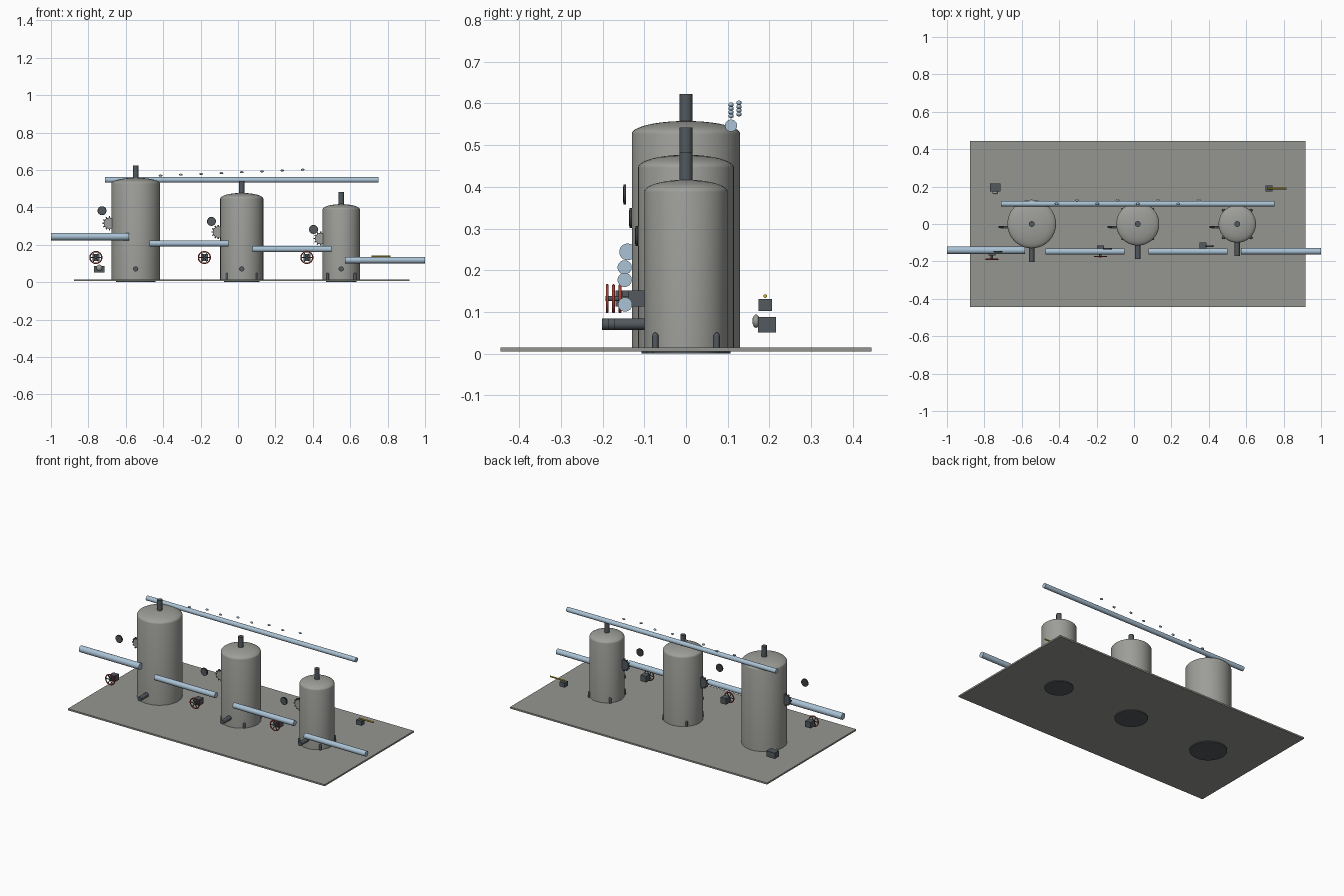
import bpy, bmesh, math
from mathutils import Matrix, Vector

old = bpy.data.objects.get("Cube")
if old:
    bpy.data.objects.remove(old, do_unlink=True)


def material(name, rgb):
    m = bpy.data.materials.new(name)
    m.use_nodes = True
    m.diffuse_color = (*rgb, 1)
    m.node_tree.nodes["Principled BSDF"].inputs["Base Color"].default_value = (*rgb, 1)
    return m


STEEL = material("tank grey", (0.34, 0.34, 0.32))
FLOOR = material("floor grey", (0.30, 0.30, 0.28))
BLUE = material("pale blue", (0.40, 0.54, 0.66))
DARK = material("dark metal", (0.085, 0.10, 0.11))
RED = material("wheel red", (0.45, 0.05, 0.035))
YELLOW = material("lever yellow", (0.55, 0.40, 0.03))
BLACK = material("gauge black", (0.05, 0.05, 0.055))

AXES = {"x": Matrix.Rotation(math.pi / 2, 4, "Y"),
        "y": Matrix.Rotation(math.pi / 2, 4, "X"),
        "z": Matrix.Identity(4)}


def finish(name, bm, mat, smooth=True):
    mesh = bpy.data.meshes.new(name)
    bmesh.ops.recalc_face_normals(bm, faces=bm.faces)
    bm.to_mesh(mesh)
    bm.free()
    mesh.materials.append(mat)
    ob = bpy.data.objects.new(name, mesh)
    bpy.context.collection.objects.link(ob)
    if smooth:
        bpy.ops.object.select_all(action="DESELECT")
        ob.select_set(True)
        bpy.context.view_layer.objects.active = ob
        bpy.ops.object.shade_smooth_by_angle(angle=math.radians(40))
    return ob


def box(name, centre, size, mat, turn=0):
    bm = bmesh.new()
    bmesh.ops.create_cube(bm, size=1, matrix=Matrix.Translation(centre)
                          @ Matrix.Rotation(turn, 4, "Y") @ Matrix.Diagonal((*size, 1)))
    return finish(name, bm, mat, False)


def rod(name, centre, radius, length, axis, mat, sides=32):
    bm = bmesh.new()
    bmesh.ops.create_cone(bm, cap_ends=True, segments=sides, radius1=radius,
                          radius2=radius, depth=length,
                          matrix=Matrix.Translation(centre) @ AXES[axis])
    return finish(name, bm, mat)


def blob(name, centre, radii, mat):
    bm = bmesh.new()
    bmesh.ops.create_uvsphere(bm, u_segments=20, v_segments=12, radius=1,
                              matrix=Matrix.Translation(centre) @ Matrix.Diagonal((*radii, 1)))
    return finish(name, bm, mat)


def lathe(name, centre, profile, mat, axis="z", steps=48, closed=False):
    bm = bmesh.new()
    verts = [bm.verts.new((r, 0, z)) for r, z in profile]
    pairs = list(zip(verts, verts[1:]))
    if closed:
        pairs.append((verts[-1], verts[0]))
    edges = [bm.edges.new(p) for p in pairs]
    bmesh.ops.spin(bm, geom=verts + edges, cent=(0, 0, 0), axis=(0, 0, 1),
                   angle=math.tau, steps=steps)
    bmesh.ops.remove_doubles(bm, verts=bm.verts, dist=1e-5)
    bm.transform(Matrix.Translation(centre) @ AXES[axis])
    return finish(name, bm, mat)


def ring(name, centre, radius, tube, mat):
    circle = [(radius + tube * math.cos(a), tube * math.sin(a))
              for a in (math.tau * i / 10 for i in range(10))]
    return lathe(name, centre, circle, mat, "y", 32, True)


# Floor slab
box("floor_slab", (0.02, 0, 0.01), (1.794, 0.89, 0.01), FLOOR)


def tank(label, x, r, shoulder, crown, chimney_top, lugs):
    # Body with a shallow domed top
    dome = [(r * math.cos(a), shoulder + (crown - shoulder) * math.sin(a))
            for a in (math.pi / 2 * i / 10 for i in range(11))]
    dome[-1] = (0, crown)
    lathe(label + "_tank", (x, 0, 0), [(0, 0.012), (r, 0.012)] + dome, STEEL)
    rod(label + "_tank_footing", (x, 0, 0.006), r * 0.82, 0.012, "z", DARK)
    rod(label + "_chimney", (x, 0, (crown + chimney_top) / 2 - 0.01), 0.0155,
        chimney_top - crown + 0.02, "z", DARK, 24)
    # Drain pipe at the front
    rod(label + "_drain_pipe", (x, -r - 0.025, 0.071), 0.0138, 0.094, "y", DARK, 24)
    # Anchor lugs around the foot
    for i in range(4):
        a = math.pi / 4 + i * math.pi / 2
        px, py = x + lugs * math.cos(a), lugs * math.sin(a)
        rod(label + "_anchor_lug", (px, py, 0.029), 0.0075, 0.028, "z", DARK, 16)
        blob(label + "_anchor_cap", (px, py, 0.043), (0.0075, 0.0075, 0.0075), DARK)


def gear(label, x, z):
    c = Vector((x, -0.016, z))
    rod(label + "_gear", c, 0.030, 0.012, "y", DARK)
    rod(label + "_gear_face", c - Vector((0, 0.006, 0)), 0.027, 0.004, "y", STEEL)
    for i in range(12):
        a = math.tau * i / 12
        box(label + "_gear_tooth", c + Vector((math.cos(a), 0, math.sin(a))) * 0.032,
            (0.011, 0.012, 0.007), DARK, -a)


def gauge(label, x, y, z):
    rod(label + "_gauge", (x, y, z), 0.024, 0.006, "y", BLACK)
    rod(label + "_gauge_dial", (x, y - 0.003, z), 0.019, 0.003, "y", DARK)


def valve(label, x, y):
    z = 0.132
    ring(label + "_handwheel", (x, y, z), 0.0315, 0.0035, RED)
    for i in range(3):
        box(label + "_wheel_spoke", (x, y, z), (0.062, 0.004, 0.004), DARK, math.pi * i / 3)
    rod(label + "_valve_stem", (x, y + 0.01, z), 0.006, 0.028, "y", DARK, 16)
    box(label + "_valve_body", (x, y + 0.039, z), (0.038, 0.038, 0.038), DARK)


# Three tanks in falling size, each with its fittings
tank("large", -0.547, 0.13, 0.527, 0.558, 0.623, 0.118)
tank("middle", 0.02, 0.115, 0.446, 0.477, 0.542, 0.112)
tank("small", 0.552, 0.10, 0.388, 0.417, 0.482, 0.104)
for label, x, z in (("large", -0.687, 0.315), ("middle", -0.105, 0.268), ("small", 0.442, 0.233)):
    gear(label, x, z)
for label, x, y, z in (("large", -0.727, -0.147, 0.382), ("middle", -0.142, -0.132, 0.325),
                       ("small", 0.404, -0.118, 0.282)):
    gauge(label, x, y, z)
for label, x, y in (("large", -0.76, -0.189), ("middle", -0.18, -0.174), ("small", 0.368, -0.158)):
    valve(label, x, y)

# Stepped feed pipes at the front and the overhead pipe behind
for name, x0, x1, y, z, r in (("inlet_pipe", -1, -0.582, -0.14, 0.244, 0.02),
                              ("upper_link_pipe", -0.473, -0.05, -0.147, 0.207, 0.017),
                              ("lower_link_pipe", 0.077, 0.50, -0.147, 0.177, 0.017),
                              ("outlet_pipe", 0.572, 1, -0.146, 0.118, 0.017),
                              ("overhead_pipe", -0.71, 0.752, 0.108, 0.547, 0.0145)):
    rod(name, ((x0 + x1) / 2, y, z), r, x1 - x0, "x", BLUE)

# Droplets above the overhead pipe
for i in range(8):
    blob("droplet", (-0.414 + 0.1085 * i, 0.108 + 0.019 * (i % 2), 0.570 + 0.0045 * i),
         (0.010, 0.0065, 0.0055), BLUE)

# Meter box behind the large tank
box("meter_box", (-0.742, 0.194, 0.069), (0.058, 0.043, 0.037), DARK)
blob("meter_dial", (-0.742, 0.168, 0.078), (0.016, 0.009, 0.016), STEEL)

# Lever box behind the small tank
box("lever_box", (0.722, 0.19, 0.117), (0.037, 0.032, 0.029), DARK)
rod("lever", (0.765, 0.19, 0.138), 0.0045, 0.10, "x", YELLOW, 16)
